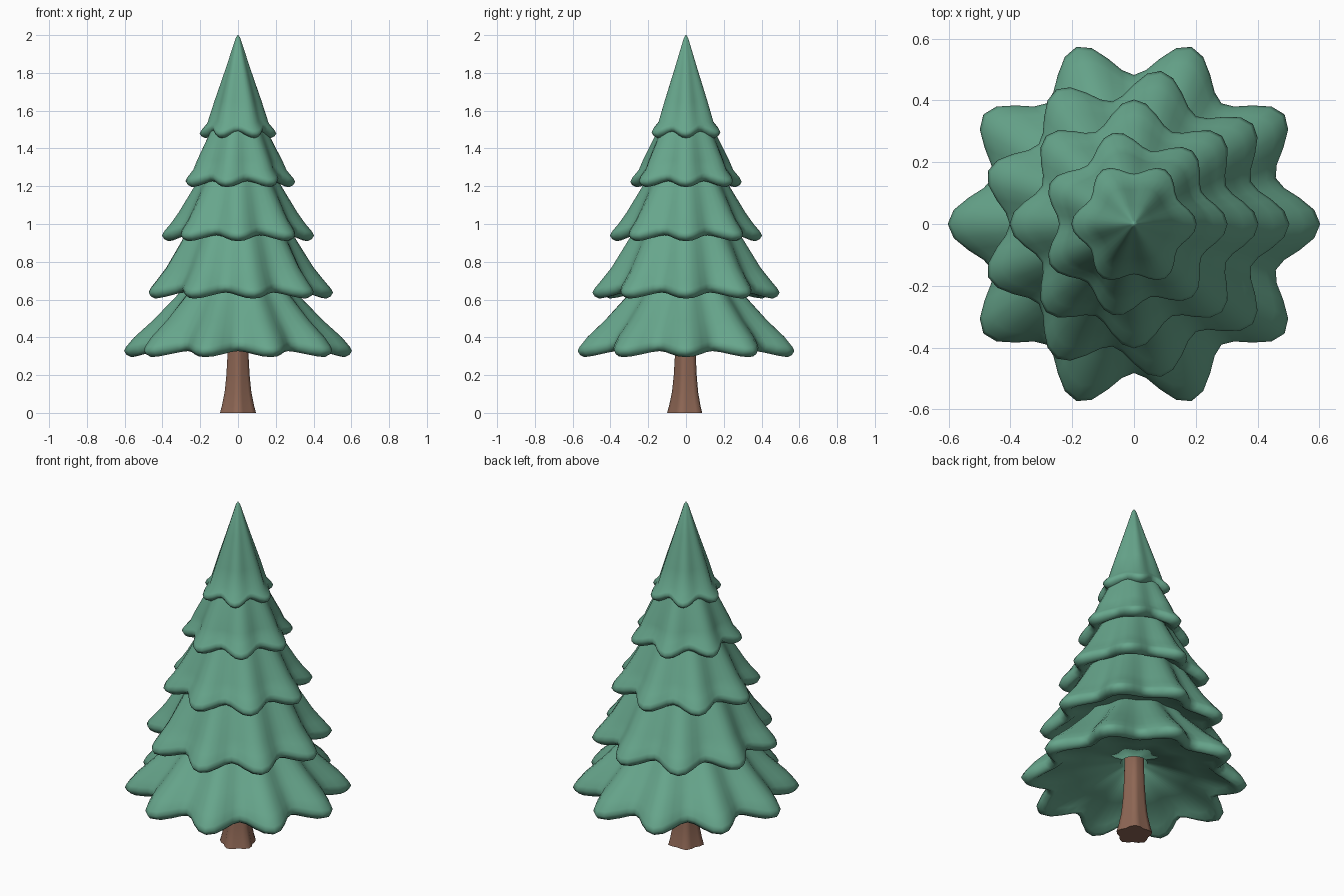
import bpy, bmesh, math

if "Cube" in bpy.data.objects:
    bpy.data.objects.remove(bpy.data.objects["Cube"])


def material(name, rgb):
    m = bpy.data.materials.new(name)
    m.diffuse_color = (*rgb, 1)
    m.use_nodes = True
    m.node_tree.nodes["Principled BSDF"].inputs["Base Color"].default_value = m.diffuse_color
    return m


GREEN = material("pine green", (0.135, 0.38, 0.262))
BROWN = material("bark brown", (0.27, 0.135, 0.09))


def lathe(name, rings, segs, shape, mat, closed=False, smooth=80):
    """Spin (radius, height, lobe weight) rings; shape() bends each point."""
    bm = bmesh.new()
    loops = []
    for ring in rings:
        loop = []
        for i in range(segs):
            a = 2 * math.pi * i / segs
            r, z = shape(ring, a)
            loop.append(bm.verts.new((r * math.cos(a), r * math.sin(a), z)))
        loops.append(loop)
    pairs = list(zip(loops, loops[1:]))
    if closed:
        pairs.append((loops[-1], loops[0]))
    for lo, hi in pairs:
        for i in range(segs):
            j = (i + 1) % segs
            bm.faces.new((lo[i], lo[j], hi[j], hi[i]))
    if not closed:
        bm.faces.new(loops[0])
        bm.faces.new(loops[-1])
    bmesh.ops.recalc_face_normals(bm, faces=bm.faces)
    me = bpy.data.meshes.new(name)
    bm.to_mesh(me)
    bm.free()
    ob = bpy.data.objects.new(name, me)
    bpy.context.collection.objects.link(ob)
    me.materials.append(mat)
    bpy.ops.object.select_all(action='DESELECT')
    ob.select_set(True)
    bpy.context.view_layer.objects.active = ob
    bpy.ops.object.shade_smooth_by_angle(angle=math.radians(smooth))
    return ob


def branch_tier(name, lobes, R, zb, s, upper, hole):
    """Scalloped skirt with a rounded lip and a shallow underside."""
    rings = [(hole, zb + 0.145 * s, 0),
             (R * 0.55, zb + 0.08 * s, 0.5),
             (R - 0.10 * s, zb + 0.03 * s, 0.95),
             (R - 0.06 * s, zb + 0.004 * s, 1),
             (R - 0.035 * s, zb, 1),
             (R - 0.01 * s, zb + 0.012 * s, 1),
             (R + 0.003, zb + 0.033 * s, 1),
             (R - 0.008 * s, zb + 0.055 * s, 1),
             (R - 0.05 * s, zb + 0.105 * s, 0.9)]
    rings += upper

    def shape(ring, a):
        r, z, w = ring
        dip = (1 - math.cos(lobes * a)) / 2
        lift = 0.032 * dip if w >= 0.95 else 0.02 * dip * (w > 0.85)
        return r * (1 - 0.2 * w * dip), z + lift

    return lathe(name, rings, lobes * 8, shape, GREEN, closed=hole > 0.01)


# Skirts from bottom to top
branch_tier("branch_tier_1", 10, 0.60, 0.295, 1.0,
            [(0.45, 0.49, .65), (0.31, 0.635, .4), (0.20, 0.78, .3), (0.08, 0.95, .1)], 0.07)
branch_tier("branch_tier_2", 9, 0.50, 0.605, 0.95,
            [(0.40, 0.77, .65), (0.30, 0.93, .4), (0.20, 1.08, .3), (0.07, 1.25, .1)], 0.065)
branch_tier("branch_tier_3", 8, 0.40, 0.909, 0.9,
            [(0.315, 1.06, .65), (0.23, 1.20, .4), (0.15, 1.34, .3), (0.05, 1.50, .1)], 0.05)
branch_tier("branch_tier_4", 7, 0.30, 1.195, 0.85,
            [(0.235, 1.335, .65), (0.165, 1.47, .4), (0.11, 1.59, .3), (0.03, 1.73, .1)], 0.03)
branch_tier("tree_top", 6, 0.20, 1.455, 0.75,
            [(0.125, 1.65, .6), (0.066, 1.82, .45), (0.012, 1.985, .3), (0.002, 2.0, 0)], 0.005)


# Trunk: five-sided flare at the foot, one corner facing front
def trunk_shape(ring, a):
    r, z, w = ring
    return r * (0.9 + 0.1 * w * math.cos(5 * (a + math.pi / 2))), z


lathe("trunk", [(0.10, 0, 1), (0.089, 0.04, 1), (0.075, 0.11, .9), (0.066, 0.2, .8),
                (0.06, 0.32, .6), (0.052, 0.6, .5)], 20, trunk_shape, BROWN, smooth=100)
